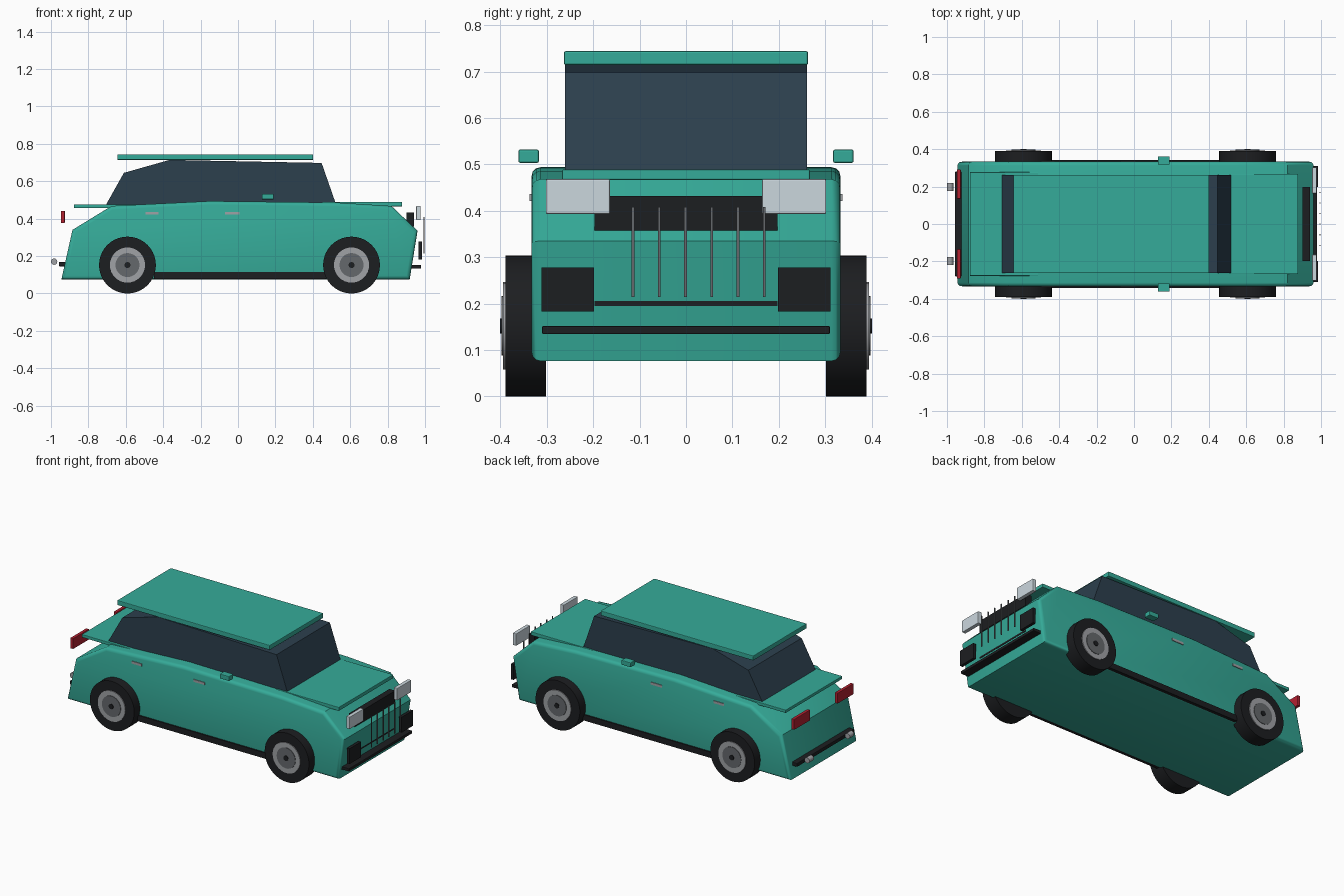
import bpy, bmesh, math
from mathutils import Matrix, Vector

if "Cube" in bpy.data.objects:
    bpy.data.objects.remove(bpy.data.objects["Cube"])


def mat(name, r, g, b):
    m = bpy.data.materials.new(name)
    m.diffuse_color = (r, g, b, 1)
    m.use_nodes = True
    m.node_tree.nodes["Principled BSDF"].inputs["Base Color"].default_value = m.diffuse_color
    return m


PAINT = mat("teal_paint", 0.036, 0.41, 0.32)
GLASS = mat("dark_glass", 0.025, 0.05, 0.075)
BLACK = mat("black_trim", 0.012, 0.013, 0.015)
RED = mat("red_lens", 0.45, 0.015, 0.03)
LENS = mat("clear_lens", 0.6, 0.68, 0.73)
METAL = mat("light_metal", 0.35, 0.36, 0.38)
STEEL = mat("dark_metal", 0.13, 0.14, 0.15)


def finish(name, bm, material, smooth=False):
    bmesh.ops.recalc_face_normals(bm, faces=bm.faces)
    me = bpy.data.meshes.new(name)
    bm.to_mesh(me)
    bm.free()
    me.materials.append(material)
    ob = bpy.data.objects.new(name, me)
    bpy.context.collection.objects.link(ob)
    if smooth:
        bpy.context.view_layer.objects.active = ob
        ob.select_set(True)
        bpy.ops.object.shade_smooth_by_angle(angle=math.radians(35))
        ob.select_set(False)
    return ob


def box(name, x, y, z, material, bevel=0.0):
    """Box from (min, max) ranges."""
    bm = bmesh.new()
    size = [b - a for a, b in (x, y, z)]
    mid = Vector([(a + b) / 2 for a, b in (x, y, z)])
    bmesh.ops.create_cube(bm, size=1, matrix=Matrix.Translation(mid) @ Matrix.Diagonal((*size, 1)))
    if bevel:
        bmesh.ops.bevel(bm, geom=bm.edges[:], offset=bevel, segments=2, profile=0.5, affect='EDGES')
    return finish(name, bm, material)


def pair(name, x, y, z, material, bevel=0.0):
    """The same box on both sides of the car."""
    box(name + "_near", x, (-y[1], -y[0]), z, material, bevel)
    box(name + "_far", x, y, z, material, bevel)


def profile(name, pts, half, material, bevel=0.0):
    """Side profile extruded across the car, with rounded side edges."""
    bm = bmesh.new()
    face = bm.faces.new([bm.verts.new((x, -half, z)) for x, z in pts])
    new = bmesh.ops.extrude_face_region(bm, geom=[face], use_keep_orig=True)["geom"]
    bmesh.ops.translate(bm, vec=(0, 2 * half, 0), verts=[v for v in new if isinstance(v, bmesh.types.BMVert)])
    bmesh.ops.recalc_face_normals(bm, faces=bm.faces)
    if bevel:
        rim = [e for e in bm.edges if abs(e.verts[0].co.y - e.verts[1].co.y) < 1e-5]
        bmesh.ops.bevel(bm, geom=rim, offset=bevel, segments=3, profile=0.5, affect='EDGES')
    return finish(name, bm, material, bevel > 0)


def disc(name, x, z, r, y, material, segs=32):
    """Cylinder whose axis runs across the car."""
    bm = bmesh.new()
    m = Matrix.Translation((x, (y[0] + y[1]) / 2, z)) @ Matrix.Rotation(math.pi / 2, 4, 'X')
    bmesh.ops.create_cone(bm, cap_ends=True, segments=segs, radius1=r, radius2=r,
                          depth=abs(y[1] - y[0]), matrix=m)
    return finish(name, bm, material, True)


# Body shell and glass cabin
profile("body", [(-0.944, 0.076), (-0.885, 0.34), (-0.676, 0.468), (-0.15, 0.494), (0.53, 0.486),
                 (0.82, 0.468), (0.96, 0.335), (0.918, 0.076)], 0.333, PAINT, 0.02)
profile("cabin_glass", [(-0.714, 0.46), (-0.61, 0.645), (-0.366, 0.714), (0.447, 0.698), (0.53, 0.46)],
        0.261, GLASS)

# Roof, hood and rear deck panels
box("roof", (-0.645, 0.402), (-0.263, 0.263), (0.714, 0.744), PAINT, 0.004)
box("hood", (0.45, 0.878), (-0.267, 0.267), (0.466, 0.489), PAINT, 0.003)
box("rear_deck", (-0.878, -0.5), (-0.277, 0.277), (0.457, 0.476), PAINT, 0.003)

# Front end
box("grille_panel", (0.90, 0.94), (-0.197, 0.197), (0.358, 0.432), BLACK)
box("lower_grille", (0.89, 0.939), (-0.197, 0.197), (0.195, 0.26), BLACK)
for i in range(6):
    y = -0.114 + 0.0565 * i
    box(f"grille_bar_{i + 1}", (0.992, 0.998), (y - 0.003, y + 0.003), (0.214, 0.408), STEEL)
pair("headlight", (0.953, 0.977), (0.164, 0.302), (0.393, 0.468), LENS, 0.003)
pair("front_vent", (0.965, 0.983), (0.198, 0.311), (0.183, 0.278), BLACK)
box("front_lip", (0.91, 0.978), (-0.31, 0.31), (0.134, 0.152), BLACK, 0.003)

# Rear end
pair("tail_light", (-0.946, -0.926), (0.135, 0.291), (0.376, 0.442), RED, 0.003)
box("rear_bumper", (-0.958, -0.91), (-0.28, 0.28), (0.145, 0.168), BLACK, 0.004)
for side, s in (("near", -1), ("far", 1)):
    disc(f"exhaust_{side}", -0.983, 0.17, 0.017, (s * 0.176, s * 0.219), METAL, 16)

# Side details
pair("mirror", (0.127, 0.191), (0.317, 0.361), (0.503, 0.532), PAINT, 0.004)
pair("skirt", (-0.45, 0.47), (0.30, 0.341), (0.078, 0.114), BLACK)
pair("rear_handle", (-0.495, -0.425), (0.325, 0.337), (0.421, 0.436), METAL)
pair("front_handle", (-0.07, 0.008), (0.325, 0.337), (0.421, 0.436), METAL)

# Wheels
for end, x in (("rear", -0.591), ("front", 0.607)):
    for side, s in (("near", -1), ("far", 1)):
        tag = f"{end}_{side}"
        z = 0.152
        disc("tyre_" + tag, x, z, 0.152, (s * 0.302, s * 0.389), BLACK, 40)
        disc("rim_" + tag, x, z, 0.094, (s * 0.36, s * 0.394), METAL)
        disc("rim_dish_" + tag, x, z, 0.064, (s * 0.36, s * 0.397), STEEL)
        disc("hub_" + tag, x, z, 0.016, (s * 0.36, s * 0.401), BLACK, 16)
